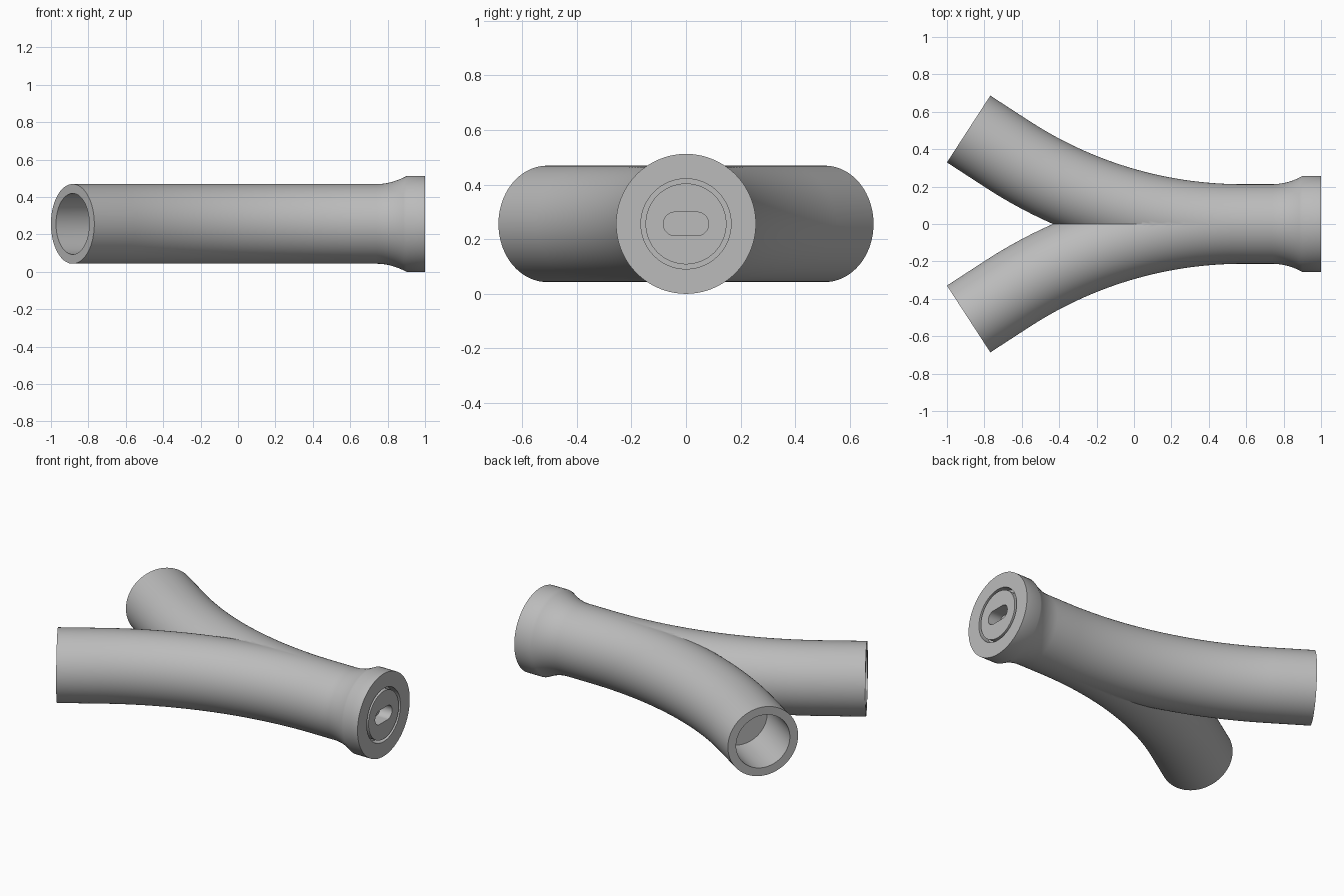
import bpy, bmesh, math
from mathutils import Vector

cube = bpy.data.objects.get("Cube")
if cube:
    bpy.data.objects.remove(cube)

SIDES = 96
AXIS_Z = 0.256
PIPE, COLLAR, BORE = 0.213, 0.256, 0.163
STRAIGHT, BEND, ANGLE, TAIL = 0.421, 2.3, math.radians(33), 0.251
ARC = BEND * ANGLE
TOTAL = STRAIGHT + ARC + TAIL


def path(s):
    """Point and sideways direction of the branch centreline at length s."""
    a = min(max((s - STRAIGHT) / BEND, 0), ANGLE)
    run = min(s, STRAIGHT)
    rest = max(s - STRAIGHT - ARC, 0)
    x = 1 - run - BEND * math.sin(a) - rest * math.cos(a)
    y = BEND * (1 - math.cos(a)) + rest * math.sin(a)
    return Vector((x, y, AXIS_Z)), Vector((math.sin(a), math.cos(a), 0))


def ring(bm, s, radius, stretch=0):
    """Circle across the path, or a rounded slot when stretch is given."""
    centre, side = path(s)
    verts = []
    for i in range(SIDES):
        t = math.tau * (i + 0.5) / SIDES
        u = radius * math.cos(t) + math.copysign(stretch, math.cos(t))
        verts.append(bm.verts.new(centre + side * u + Vector((0, 0, radius * math.sin(t)))))
    return verts


# Keyed socket: blind slot, flush disc, ring groove
stations = [(0.08, 0.043, 0.04), (0, 0.043, 0.04), (0, 0.148), (0.05, 0.148),
            (0.05, 0.165), (0, 0.165)]
# Collar and its concave flare
stations += [(0, COLLAR), (0.1, COLLAR)]
for i in range(1, 11):
    k = 1 - i / 10
    stations.append((0.26 - 0.16 * k, PIPE + (COLLAR - PIPE) * k ** 2))
# Straight neck, bend and straight tail
stations.append((STRAIGHT, PIPE))
stations += [(STRAIGHT + ARC * i / 40, PIPE) for i in range(1, 41)]
# Open end with a blind bore
stations += [(TOTAL, PIPE), (TOTAL, BORE), (TOTAL - TAIL, BORE), (TOTAL - 0.33, BORE)]

bm = bmesh.new()
rings = [ring(bm, *st) for st in stations]
for a, b in zip(rings, rings[1:]):
    for i in range(SIDES):
        j = (i + 1) % SIDES
        bm.faces.new((a[i], a[j], b[j], b[i]))
bm.faces.new(rings[0])
bm.faces.new(rings[-1])

# Keep one half of the fork and mirror it across the middle
bmesh.ops.bisect_plane(bm, geom=bm.verts[:] + bm.edges[:] + bm.faces[:], dist=1e-5,
                       plane_co=(0, 0, 0), plane_no=(0, 1, 0), clear_inner=True)
copy = bmesh.ops.duplicate(bm, geom=bm.verts[:] + bm.edges[:] + bm.faces[:])["geom"]
for v in copy:
    if isinstance(v, bmesh.types.BMVert):
        v.co.y = -v.co.y
bmesh.ops.remove_doubles(bm, verts=bm.verts[:], dist=1e-4)
bmesh.ops.recalc_face_normals(bm, faces=bm.faces[:])

mesh = bpy.data.meshes.new("forked_pipe")
bm.to_mesh(mesh)
bm.free()
pipe = bpy.data.objects.new("forked_pipe", mesh)
bpy.context.collection.objects.link(pipe)

# Plain grey finish
grey = bpy.data.materials.new("light_grey")
grey.use_nodes = True
colour = (0.5, 0.5, 0.5, 1)
grey.diffuse_color = colour
grey.node_tree.nodes["Principled BSDF"].inputs["Base Color"].default_value = colour
mesh.materials.append(grey)

bpy.ops.object.select_all(action="DESELECT")
pipe.select_set(True)
bpy.context.view_layer.objects.active = pipe
bpy.ops.object.shade_smooth_by_angle(angle=math.radians(30))
